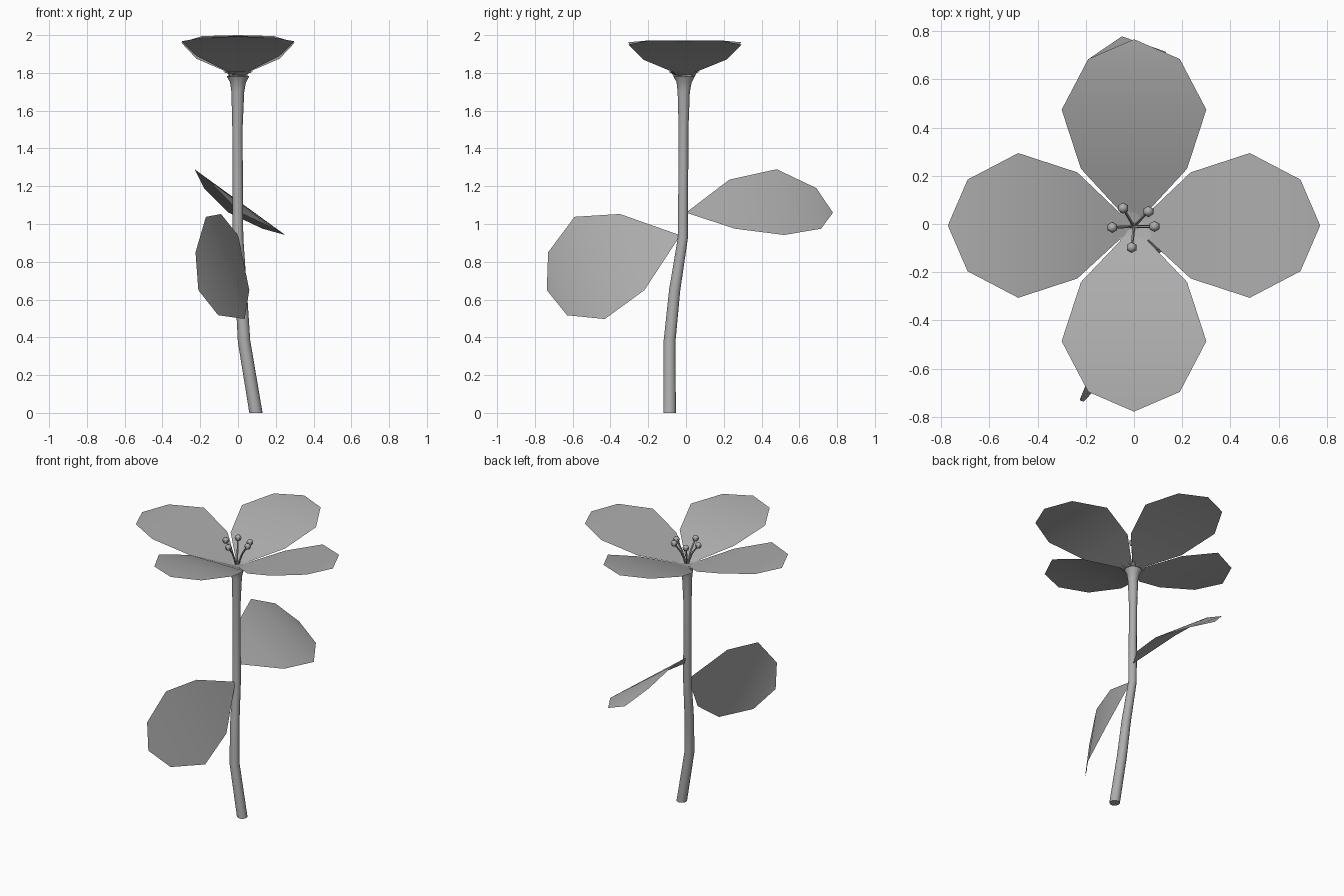
import bpy, bmesh, math
from mathutils import Vector

if "Cube" in bpy.data.objects:
    bpy.data.objects.remove(bpy.data.objects["Cube"])

grey = bpy.data.materials.new("plain_grey")
grey.diffuse_color = (0.42, 0.42, 0.42, 1)
grey.use_nodes = True
grey.node_tree.nodes["Principled BSDF"].inputs["Base Color"].default_value = grey.diffuse_color


def finish(name, bm, normals=True):
    if normals:
        bmesh.ops.recalc_face_normals(bm, faces=bm.faces)
    me = bpy.data.meshes.new(name)
    bm.to_mesh(me)
    bm.free()
    me.materials.append(grey)
    for p in me.polygons:
        p.use_smooth = True
    ob = bpy.data.objects.new(name, me)
    bpy.context.collection.objects.link(ob)
    bpy.context.view_layer.objects.active = ob
    ob.select_set(True)
    bpy.ops.object.shade_smooth_by_angle(angle=math.radians(45))
    ob.select_set(False)
    return ob


def blade(name, pts):
    """Eight-point sheet: base, three points up one side, tip, three back."""
    bm = bmesh.new()
    v = [bm.verts.new(p) for p in pts]
    for ids in ((0, 7, 1), (1, 7, 6, 2), (2, 6, 5, 3), (3, 5, 4)):
        f = bm.faces.new([v[i] for i in ids])
        f.normal_update()
    if sum(f.normal.z * f.calc_area() for f in bm.faces) < 0:
        bmesh.ops.reverse_faces(bm, faces=bm.faces[:])
    return finish(name, bm, False)


def tube(name, path, sides, ends=None):
    """Rings of (x, y, z, radius), tilted to follow the path."""
    bm = bmesh.new()
    rings = []
    for i, (x, y, z, r) in enumerate(path):
        a, b = path[max(i - 1, 0)], path[min(i + 1, len(path) - 1)]
        d = Vector(b[:3]) - Vector(a[:3])
        if i == 0 and ends:
            d = Vector(ends)
        q = Vector((0, 0, 1)).rotation_difference(d)
        rings.append([bm.verts.new(Vector((x, y, z)) + q @ Vector(
            (r * math.cos(t), r * math.sin(t), 0)))
            for t in (2 * math.pi * k / sides for k in range(sides))])
    for a, b in zip(rings, rings[1:]):
        for k in range(sides):
            n = (k + 1) % sides
            bm.faces.new((a[k], a[n], b[n], b[k]))
    bm.faces.new(rings[0][::-1])
    bm.faces.new(rings[-1])
    return finish(name, bm)


# Bent stem, swelling into the cup under the petals
tube("stem", [
    (0.095, -0.087, 0.0, 0.035), (0.032, -0.087, 0.38, 0.033),
    (0.016, -0.06, 0.65, 0.031), (0.0, -0.016, 0.93, 0.028),
    (-0.003, -0.013, 1.5, 0.027), (-0.001, -0.012, 1.7, 0.034),
    (0, -0.01, 1.75, 0.042), (0, -0.01, 1.782, 0.06),
    (0, -0.01, 1.808, 0.085), (0, -0.01, 1.775, 0.01)], 10, (0, 0, 1))

# Four petals: (distance, half width) rows, with heights for each petal
rows = [(0.235, 0.22), (0.48, 0.30), (0.69, 0.19), (0.772, 0)]
petals = {
    "right_petal": (0, (1.87, 1.95, 1.972, 1.966)),
    "back_petal": (90, (1.875, 1.96, 1.995, 2.0)),
    "left_petal": (180, (1.88, 1.962, 1.972, 1.966)),
    "front_petal": (270, (1.89, 1.967, 1.987, 1.993)),
}
for name, (deg, zs) in petals.items():
    t = math.radians(deg)
    u, w = Vector((math.cos(t), math.sin(t), 0)), Vector((-math.sin(t), math.cos(t), 0))

    def point(i, side):
        d, h = rows[i]
        return u * d + w * h * side + Vector((0, -0.006, zs[i]))
    blade(name, [Vector((0, -0.01, 1.78))] + [point(i, -1) for i in range(4)]
          + [point(i, 1) for i in (2, 1, 0)])

# Two leaves on the stem
blade("lower_leaf", [
    (0.0, -0.03, 0.94), (-0.09, -0.35, 1.053), (-0.17, -0.59, 1.038),
    (-0.225, -0.73, 0.85), (-0.21, -0.737, 0.65), (-0.105, -0.63, 0.517),
    (0.035, -0.43, 0.497), (0.06, -0.22, 0.65)])
blade("upper_leaf", [
    (0.01, 0.0, 1.06), (-0.16, 0.23, 1.235), (-0.23, 0.48, 1.29),
    (-0.18, 0.69, 1.19), (-0.05, 0.778, 1.06), (0.13, 0.715, 0.975),
    (0.25, 0.52, 0.942), (0.19, 0.26, 0.975)])

# Stamens: curved filaments with small faceted tips
tips = [(-0.045, 0.066), (0.06, 0.052), (0.085, -0.01), (-0.01, -0.097), (-0.09, -0.014)]
for i, (x, y) in enumerate(tips):
    tube(f"filament_{i}", [
        (0, -0.01, 1.77, 0.006), (x * 0.45, -0.01 + (y + 0.01) * 0.45, 1.875, 0.006),
        (x, y, 1.945, 0.006)], 5)
    bm = bmesh.new()
    bmesh.ops.create_uvsphere(bm, u_segments=6, v_segments=4, radius=0.023)
    bmesh.ops.translate(bm, verts=bm.verts, vec=(x, y, 1.945))
    finish(f"stamen_tip_{i}", bm)
